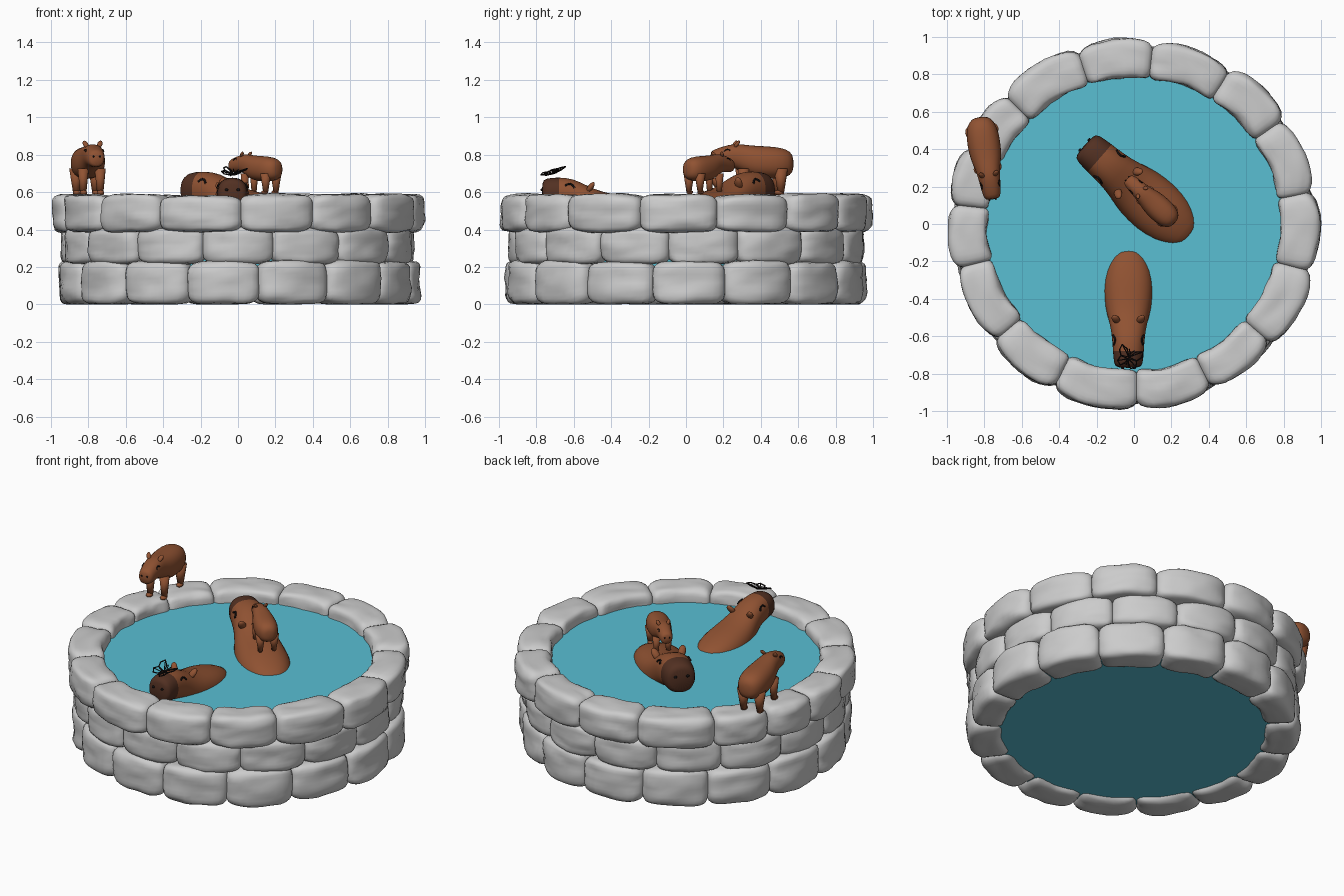
import bpy, bmesh, math, random
from math import radians, sin, cos, pi
from mathutils import Matrix, Vector, noise

random.seed(4)
if bpy.data.objects.get("Cube"):
    bpy.data.objects.remove(bpy.data.objects["Cube"])


def material(name, rgb):
    m = bpy.data.materials.new(name)
    m.use_nodes = True
    m.diffuse_color = (*rgb, 1)
    m.node_tree.nodes["Principled BSDF"].inputs["Base Color"].default_value = (*rgb, 1)
    return m


STONE = material("pale grey stone", (0.6, 0.6, 0.6))
WATER = material("turquoise water", (0.1, 0.52, 0.65))
FUR = material("russet fur", (0.28, 0.085, 0.032))
MUZZLE = material("dark brown muzzle", (0.085, 0.03, 0.016))
BLACK = material("black", (0.008, 0.006, 0.006))


def finish(bm, name, mats, matrix=Matrix(), sub=0):
    bmesh.ops.recalc_face_normals(bm, faces=bm.faces)
    for f in bm.faces:
        f.smooth = True
    me = bpy.data.meshes.new(name)
    bm.to_mesh(me)
    bm.free()
    ob = bpy.data.objects.new(name, me)
    bpy.context.collection.objects.link(ob)
    ob.matrix_world = matrix
    for m in mats:
        me.materials.append(m)
    if sub:
        ob.modifiers.new("smooth", "SUBSURF").levels = sub
        ob.modifiers["smooth"].render_levels = sub
    return ob


def wire(name, paths, radius, matrix, closed=False):
    cu = bpy.data.curves.new(name, "CURVE")
    cu.dimensions = "3D"
    cu.bevel_depth = radius
    cu.bevel_resolution = 1
    for path in paths:
        sp = cu.splines.new("POLY")
        sp.points.add(len(path) - 1)
        for p, co in zip(sp.points, path):
            p.co = (*co, 1)
        sp.use_cyclic_u = closed
    cu.materials.append(BLACK)
    ob = bpy.data.objects.new(name, cu)
    bpy.context.collection.objects.link(ob)
    ob.matrix_world = matrix


# Stone wall: rows of rounded blocks bent round the ring
def stone_row(name, joints, inner, outer, z0, z1):
    bm = bmesh.new()
    for a0, a1 in zip(joints, joints[1:] + [joints[0] + 360]):
        part = bmesh.new()
        bmesh.ops.create_cube(part, size=2)
        bmesh.ops.subdivide_edges(part, edges=part.edges, cuts=9, use_grid_fill=True)
        half, mid = radians(a1 - a0) / 2 * 1.04, radians(a0 + a1) / 2
        ro, zt = outer - random.uniform(0, 0.02), z1 - random.uniform(0, 0.012)
        seed = Vector((random.random() * 50, mid * 7, z0 * 20))
        for v in part.verts:
            p = v.co / sum(abs(c) ** 5 for c in v.co) ** 0.2
            bump = noise.noise(p * 1.3 + seed) * 0.012 + noise.noise(p * 3 + seed) * 0.006
            ang = mid + p.x * half
            # blocks are flatter than the true arc
            r = (inner + ro) / 2 + p.y * ((ro - inner) / 2 + bump) - 0.02 * p.x * p.x
            z = (z0 + zt) / 2 + p.z * ((zt - z0) / 2 + bump * 0.6)
            v.co = (r * cos(ang), r * sin(ang), max(z, 0))
        me = bpy.data.meshes.new("block")
        part.to_mesh(me)
        part.free()
        bm.from_mesh(me)
        bpy.data.meshes.remove(me)
    finish(bm, name, [STONE])


top = [-89, -65, -41, -15, 10, 35, 58, 84, 108, 135, 155, 174, 194, 220, 244]
stone_row("bottom_stone_row", [-83 + 24 * i for i in range(15)], 0.765, 0.98, 0, 0.237)
stone_row("middle_stone_row", [-78 + 24 * i for i in range(15)], 0.775, 0.965, 0.215, 0.42)
stone_row("top_stone_row", top, 0.785, 1.005, 0.385, 0.592)

# Water body
bm = bmesh.new()
bmesh.ops.create_cone(bm, cap_ends=True, segments=64, radius1=0.85, radius2=0.85, depth=0.48,
                      matrix=Matrix.Translation((0, 0, 0.27)))
water = finish(bm, "water", [WATER])
for f in water.data.polygons:
    f.use_smooth = False

# Animal skins: (forward, centre height, half width, half height)
STANDING = [(-.225, .165, .025, .03), (-.21, .168, .06, .065), (-.16, .17, .085, .083),
            (-.08, .172, .09, .088), (0, .178, .083, .085), (.05, .195, .067, .075),
            (.1, .21, .059, .062), (.15, .205, .054, .055), (.2, .195, .047, .048),
            (.222, .192, .036, .038)]
SWIMMING = [(-.32, -.03, .045, .035), (-.28, -.03, .09, .06), (-.2, -.03, .125, .09),
            (-.11, -.03, .137, .112), (0, -.01, .125, .11), (.08, .035, .1, .1),
            (.15, .08, .088, .092), (.23, .095, .083, .085), (.3, .094, .078, .08),
            (.32, .09, .062, .064)]
POWER = 2.4


def skin_point(rings, x, rise, side):
    """Point on the skin at forward x, rise as a fraction of half height."""
    for a, b in zip(rings, rings[1:]):
        if a[0] <= x <= b[0]:
            t = (x - a[0]) / (b[0] - a[0])
            _, c, w, h = [p + (q - p) * t for p, q in zip(a, b)]
            return Vector((x, side * w * (1 - abs(rise) ** POWER) ** (1 / POWER), c + rise * h))


def loft(name, rings, matrix, dark_from):
    bm = bmesh.new()
    loops = []
    for x, c, w, h in rings:
        loop = []
        for i in range(20):
            u, v = cos(i * pi / 10), sin(i * pi / 10)
            k = (abs(u) ** POWER + abs(v) ** POWER) ** (-1 / POWER)
            loop.append(bm.verts.new((x, w * u * k, c + h * v * k)))
        loops.append(loop)
    for a, b in zip(loops, loops[1:]):
        for i in range(20):
            bm.faces.new((a[i], a[i - 1], b[i - 1], b[i]))
    bm.faces.new(loops[0])
    bm.faces.new(loops[-1])
    for f in bm.faces:
        f.material_index = int(f.calc_center_median().x > dark_from)
    finish(bm, name, [FUR, MUZZLE], matrix, 1)


def blob(bm, centre, size, rot=Matrix()):
    bmesh.ops.create_uvsphere(bm, u_segments=12, v_segments=8, radius=1,
                              matrix=Matrix.Translation(centre) @ rot @ Matrix.Diagonal((*size, 1)))


def animal(name, rings, place, heading, scale, ear_x, eye_x, k, dark_from=9, legs=False):
    mw = Matrix.Translation(place) @ Matrix.Rotation(radians(heading), 4, "Z") @ Matrix.Scale(scale, 4)
    loft(name + "_body", rings, mw, dark_from)
    ears, eyes, nostrils = bmesh.new(), [], bmesh.new()
    for s in (-1, 1):
        # small leaf-shaped ears swept back
        lean = Matrix.Rotation(radians(-35), 4, "Y") @ Matrix.Rotation(radians(-22 * s), 4, "X")
        blob(ears, skin_point(rings, ear_x, 0.85, s) + Vector((0, 0, 0.009 * k)),
             (0.01 * k, 0.014 * k, 0.024 * k), lean)
        # closed eyes as arched lines
        eyes.append([skin_point(rings, eye_x + 0.017 * k * t, 0.5 + 0.16 * (1 - t * t), s)
                     for t in (-1, -.6, -.2, .2, .6, 1)])
        x, c, w, h = rings[-1]
        blob(nostrils, (x, s * w * 0.5, c + h * 0.35), (.004 * k, .006 * k, .005 * k))
    finish(ears, name + "_ears", [FUR], mw)
    finish(nostrils, name + "_nostrils", [BLACK], mw)
    wire(name + "_eyes", eyes, 0.0035 * k, mw)
    if legs:
        bm = bmesh.new()
        for x, y, r in ((.05, .046, .03), (-.15, .052, .038)):
            for s in (-1, 1):
                bmesh.ops.create_cone(bm, cap_ends=True, segments=12, radius1=.017, radius2=r,
                                      depth=.13, matrix=Matrix.Translation((x, s * y, .075)))
                blob(bm, (x + .009, s * y, .012), (.027, .02, .014))
        finish(bm, name + "_legs", [FUR], mw)


animal("front_swimmer", SWIMMING, (-.03, -.45, .5), -90, 1, .06, .17, 1.5, .24)
animal("middle_swimmer", SWIMMING, (.02, .175, .5), 139, 1.18, .06, .17, 1.4, .24)
animal("wall_animal", STANDING, (-.79, .35, .585), -81, 1, .085, .14, 1, legs=True)
animal("riding_baby", STANDING, (.09, .125, .59), 137, .78, .085, .14, 1, legs=True)

# Butterfly resting on the front animal's snout
mw = (Matrix.Translation((-.03, -.72, .695)) @ Matrix.Rotation(radians(14), 4, "X")
      @ Matrix.Rotation(radians(-20), 4, "Z"))
wings, lines = [], [[(0, -.035, 0), (0, .03, 0)]]
for s in (-1, 1):
    upper = [(0, .01), (.025, .05), (.06, .068), (.063, .035), (.045, .008)]
    lower = [(0, 0), (.045, .005), (.052, -.025), (.03, -.045), (.012, -.03)]
    for shape in (upper, lower):
        wings.append([(s * x, y, x * 0.35) for x, y in shape])
        lines.append([wings[-1][0], wings[-1][2]])
    lines.append([(0, .03, 0), (s * .015, .055, .015)])
wire("butterfly_wing_edges", wings, 0.004, mw, True)
wire("butterfly_body_and_veins", lines, 0.003, mw)
